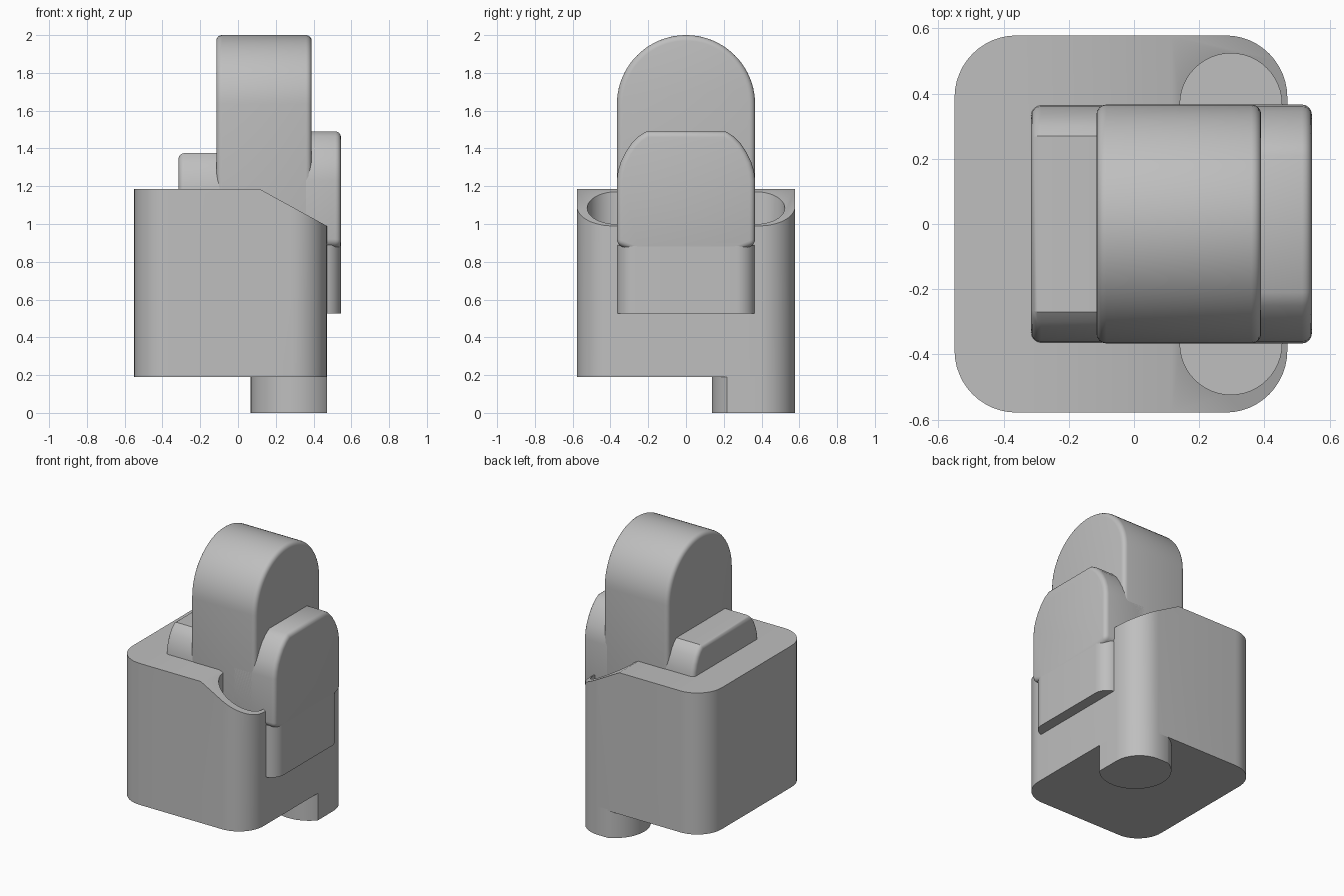
import bpy, bmesh
from math import sin, cos, radians
from mathutils import Vector

cube = bpy.data.objects.get("Cube")
if cube:
    bpy.data.objects.remove(cube)

grey = bpy.data.materials.new("plain grey")
grey.use_nodes = True
COLOUR = (0.52, 0.52, 0.52, 1)
grey.diffuse_color = COLOUR
grey.node_tree.nodes["Principled BSDF"].inputs["Base Color"].default_value = COLOUR


def arc(cx, cy, r, start, end, n=12):
    """Points on a circular arc, angles in degrees."""
    angles = [radians(start + (end - start) * i / n) for i in range(n + 1)]
    return [(cx + r * cos(a), cy + r * sin(a)) for a in angles]


def prism(name, outline, low, high, axis="z"):
    """Extrude an outline: (x, y) along z, or (y, z) along x."""
    place = (lambda p, t: (p[0], p[1], t)) if axis == "z" else (lambda p, t: (t, p[0], p[1]))
    bm = bmesh.new()
    base = bm.faces.new([bm.verts.new(place(p, low)) for p in outline])
    grown = bmesh.ops.extrude_face_region(bm, geom=[base])
    top = [v for v in grown["geom"] if isinstance(v, bmesh.types.BMVert)]
    bmesh.ops.translate(bm, verts=top, vec=place((0, 0), high - low))
    bmesh.ops.recalc_face_normals(bm, faces=bm.faces)
    mesh = bpy.data.meshes.new(name)
    bm.to_mesh(mesh)
    bm.free()
    mesh.materials.append(grey)
    ob = bpy.data.objects.new(name, mesh)
    bpy.context.collection.objects.link(ob)
    return ob


def activate(ob):
    bpy.ops.object.select_all(action="DESELECT")
    ob.select_set(True)
    bpy.context.view_layer.objects.active = ob


def combine(ob, other, operation):
    """Boolean with a helper, which is then removed."""
    mod = ob.modifiers.new("cut", "BOOLEAN")
    mod.operation, mod.object, mod.solver = operation, other, "EXACT"
    activate(ob)
    bpy.ops.object.modifier_apply(modifier=mod.name)
    bpy.data.objects.remove(other)


def finish(ob, bevel=0.0):
    activate(ob)
    if bevel:
        mod = ob.modifiers.new("soft edges", "BEVEL")
        mod.width, mod.segments = bevel, 4
        mod.limit_method, mod.angle_limit = "ANGLE", radians(50)
        bpy.ops.object.modifier_apply(modifier=mod.name)
    bpy.ops.object.shade_smooth_by_angle(angle=radians(32))


# Rounded square footprint shared by the housing and the pin
X0, X1, Y, R = -0.55, 0.47, 0.578, 0.19
footprint = (arc(X1 - R, Y - R, R, 0, 90) + arc(X0 + R, Y - R, R, 90, 180)
             + arc(X0 + R, R - Y, R, 180, 270) + arc(X1 - R, R - Y, R, 270, 360))
SOCKET_X, SOCKET_Y = 0.297, 0.367

# Housing with a sloped shoulder and two round sockets
housing = prism("housing", footprint, 0.19, 1.185)
bm = bmesh.new()
bm.from_mesh(housing.data)
cut = bmesh.ops.bisect_plane(bm, geom=bm.verts[:] + bm.edges[:] + bm.faces[:],
                             plane_co=Vector((0.115, 0, 1.185)),
                             plane_no=Vector((0.195, 0, 0.355)), clear_outer=True)
bmesh.ops.holes_fill(bm, edges=[e for e in bm.edges if e.is_boundary])
bmesh.ops.recalc_face_normals(bm, faces=bm.faces)
bm.to_mesh(housing.data)
bm.free()
for side in (-1, 1):
    cutter = prism("socket_cutter", arc(SOCKET_X, side * SOCKET_Y, 0.156, 0, 352.5, 47), 0.8, 1.4)
    cutter.hide_render = True
    combine(housing, cutter, "DIFFERENCE")
finish(housing)

# Locating pin underneath, trimmed flush with the housing wall
pin = prism("locating_pin", arc(SOCKET_X, SOCKET_Y, 0.23, 0, 352.5, 47), 0, 0.2)
trim = prism("pin_trim", footprint, -0.1, 0.3)
trim.hide_render = True
combine(pin, trim, "INTERSECT")
finish(pin)

# Tall round-topped tab
W = 0.366
tab = prism("arched_tab", [(-W, 0.7), (W, 0.7)] + arc(0, 2 - W, W, 0, 180, 40),
            -0.115, 0.39, "x")
finish(tab, 0.03)


def shouldered(top, flat, foot, n=8):
    """Half outline of a flat top falling in a curve to the side."""
    return [(flat + (W - flat) * sin(radians(20 + 70 * i / n)) * 1.0 if i else flat,
             foot + (top - foot) * cos(radians(90 * i / n))) for i in range(n + 1)]


def mirrored(half):
    return half + [(-y, z) for y, z in reversed(half)]


# Outer plate with curved shoulders and undercut lower corners
shoulder = [(0.21, 1.49), (0.25, 1.465), (0.29, 1.425), (0.32, 1.38),
            (0.345, 1.33), (0.36, 1.28), (W, 1.23)]
plate = prism("outer_plate", mirrored(shoulder + [(W, 0.89), (0.26, 0.85)]), 0.2, 0.545, "x")
finish(plate, 0.03)

# Lower foot of the plate with rounded upright corners
C = 0.1
foot = prism("plate_foot", [(0.3, -W)] + arc(0.545 - C, C - W, C, -90, 0)
             + arc(0.545 - C, W - C, C, 0, 90) + [(0.3, W)], 0.525, 0.89)
finish(foot)

# Low lug on the opposite side
lug_side = [(0.27, 1.375), (0.3, 1.35), (0.325, 1.315), (0.347, 1.265), (0.36, 1.215), (W, 1.16)]
lug = prism("inner_lug", mirrored(lug_side + [(W, 0.9)]), -0.315, 0.1, "x")
finish(lug, 0.03)
